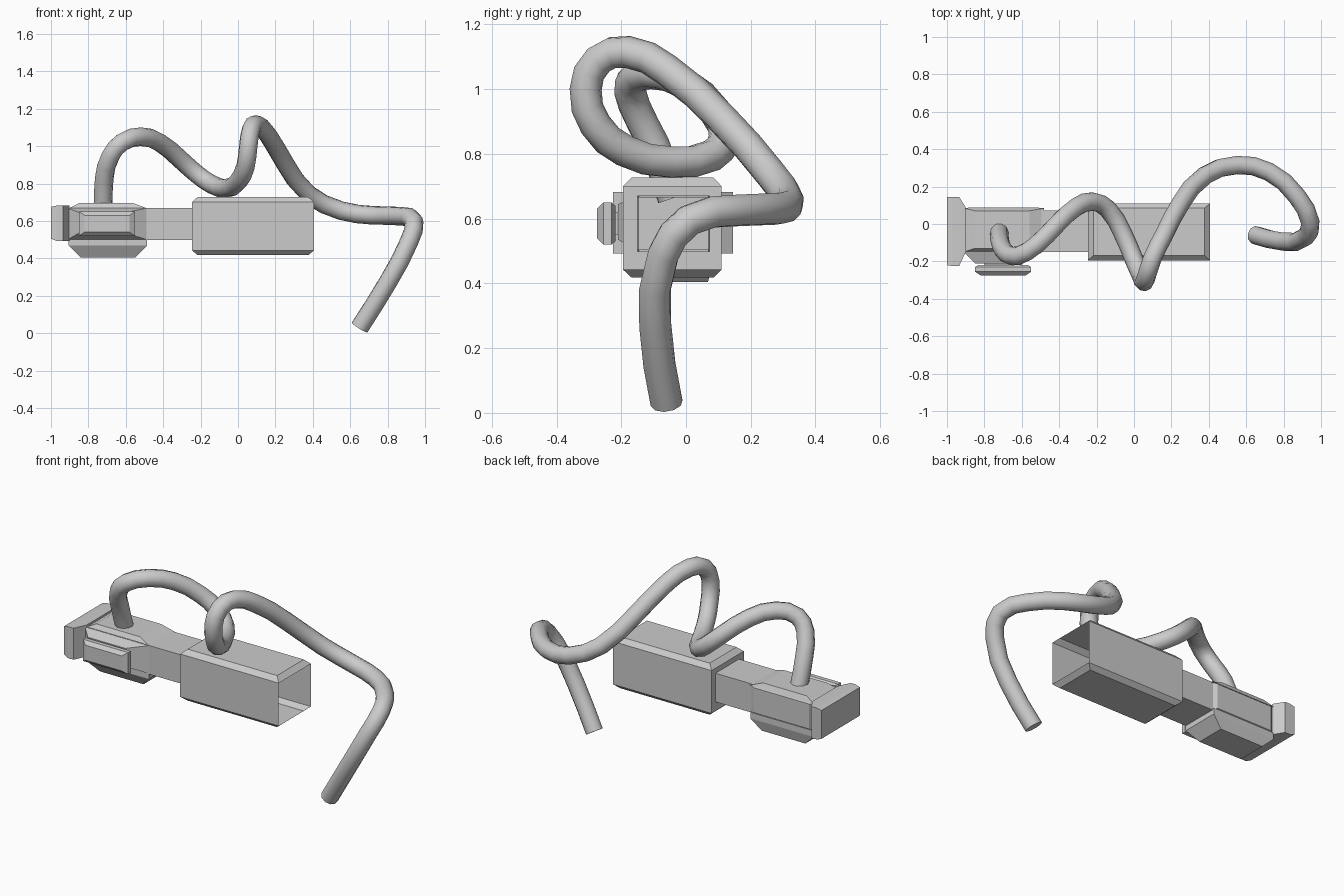
import bpy, bmesh

if "Cube" in bpy.data.objects:
    bpy.data.objects.remove(bpy.data.objects["Cube"])


def add_loft(bm, axis, rings):
    """Rectangular rings (pos, (a0, a1), (b0, b1)) stacked along an axis; a, b are the other axes in order."""
    loops = []
    for pos, (a0, a1), (b0, b1) in rings:
        loop = []
        for a, b in ((a0, b0), (a1, b0), (a1, b1), (a0, b1)):
            co = [a, b]
            co.insert(axis, pos)
            loop.append(bm.verts.new(co))
        loops.append(loop)
    faces = [bm.faces.new(loops[0]), bm.faces.new(loops[-1])]
    for p, q in zip(loops, loops[1:]):
        for i in range(4):
            j = (i + 1) % 4
            faces.append(bm.faces.new((p[i], p[j], q[j], q[i])))
    bmesh.ops.recalc_face_normals(bm, faces=faces)
    return faces


def finish(bm, name):
    mesh = bpy.data.meshes.new(name)
    bm.to_mesh(mesh)
    bm.free()
    ob = bpy.data.objects.new(name, mesh)
    bpy.context.collection.objects.link(ob)
    return ob


def loft(name, axis, rings, drop=None):
    bm = bmesh.new()
    faces = add_loft(bm, axis, rings)
    if drop is not None:
        bm.faces.remove(faces[drop])
    return finish(bm, name)


# Open sleeve with chamfered top and bottom, and hollow neck pulled from its back wall
bm = bmesh.new()
full, small = ((-.247, .407), (-.195, .11)), ((-.217, .377), (-.168, .085))
faces = add_loft(bm, 2, [(.418, *small), (.443, *full), (.70, *full), (.727, *small)])
ends = [f for f in faces if abs(f.normal.x) > .99]
front = max(ends, key=lambda f: f.calc_center_median().x)
back = min(ends, key=lambda f: f.calc_center_median().x)
bm.faces.remove(front)
bmesh.ops.inset_individual(bm, faces=[back], thickness=.03)
for v in back.verts:
    v.co.y = .073 if v.co.y > -.04 else -.15
    v.co.z = .67 if v.co.z > .57 else .498
neck = bmesh.ops.extrude_discrete_faces(bm, faces=[back])["faces"]
for v in neck[0].verts:
    v.co.x = -.48
bmesh.ops.delete(bm, geom=neck, context='FACES_ONLY')
finish(bm, "sleeve_and_neck")

# Head core, open towards the neck
X = (-.91, -.48)
loft("head_core", 0, [(X[0], (-.15, .075), (.498, .67)),
                      (X[1], (-.15, .075), (.498, .67))], drop=1)

# Raised panels on the four sides of the head
XI = (-.85, -.56)
loft("head_top", 2, [(.665, X, (-.15, .085)), (.695, XI, (-.13, .07))])
loft("head_bottom", 2, [(.505, (-.905, -.487), (-.15, .085)), (.468, (-.905, -.487), (-.15, .085)),
                        (.405, (-.84, -.55), (-.11, .068))])
loft("head_front", 1, [(-.145, (-.915, -.48), (.498, .67)), (-.21, (-.85, -.60), (.535, .645))])
loft("head_back", 1, [(.07, X, (.498, .67)), (.088, (-.885, -.51), (.51, .66))])

# End flange
loft("end_flange", 0, [(-1, (-.22, .145), (.505, .675)), (-.97, (-.225, .145), (.493, .682)),
                       (-.935, (-.225, .145), (.493, .682)), (-.90, (-.15, .09), (.493, .682))])

# Side button on a short stem
loft("side_button", 1, [(-.218, (-.83, -.57), (.53, .64)), (-.23, (-.85, -.55), (.52, .65)),
                        (-.255, (-.85, -.55), (.52, .65)), (-.275, (-.82, -.58), (.54, .63))])
loft("button_stem", 1, [(-.20, (-.80, -.60), (.55, .62)), (-.225, (-.80, -.60), (.55, .62))])

# Cable sweeping over the body
path = [(-.72, -.04, .665), (-.715, -.10, .83), (-.68, -.16, .95), (-.62, -.17, 1.02),
        (-.52, -.11, 1.05), (-.42, -.01, 1.02), (-.31, .09, .93), (-.22, .12, .85),
        (-.14, .08, .795), (-.06, -.05, .775), (0, -.19, .81), (.04, -.28, .89),
        (.055, -.31, 1.0), (.07, -.27, 1.09), (.10, -.18, 1.115), (.16, -.06, 1.06),
        (.25, .11, .91), (.38, .26, .74), (.55, .315, .655), (.72, .28, .63),
        (.87, .15, .625), (.942, .01, .595), (.915, -.07, .49), (.80, -.095, .27),
        (.65, -.06, .03)]
curve = bpy.data.curves.new("cable", 'CURVE')
curve.dimensions = '3D'
curve.bevel_depth = .05
curve.bevel_resolution = 3
curve.resolution_u = 2
curve.use_fill_caps = True
spline = curve.splines.new('BEZIER')
spline.bezier_points.add(len(path) - 1)
for p, co in zip(spline.bezier_points, path):
    p.co = co
    p.handle_left_type = p.handle_right_type = 'AUTO'
cable = bpy.data.objects.new("cable", curve)
bpy.context.collection.objects.link(cable)
bpy.context.view_layer.objects.active = cable
cable.select_set(True)
bpy.ops.object.convert(target='MESH')
bpy.ops.object.shade_smooth_by_angle(angle=.87)
